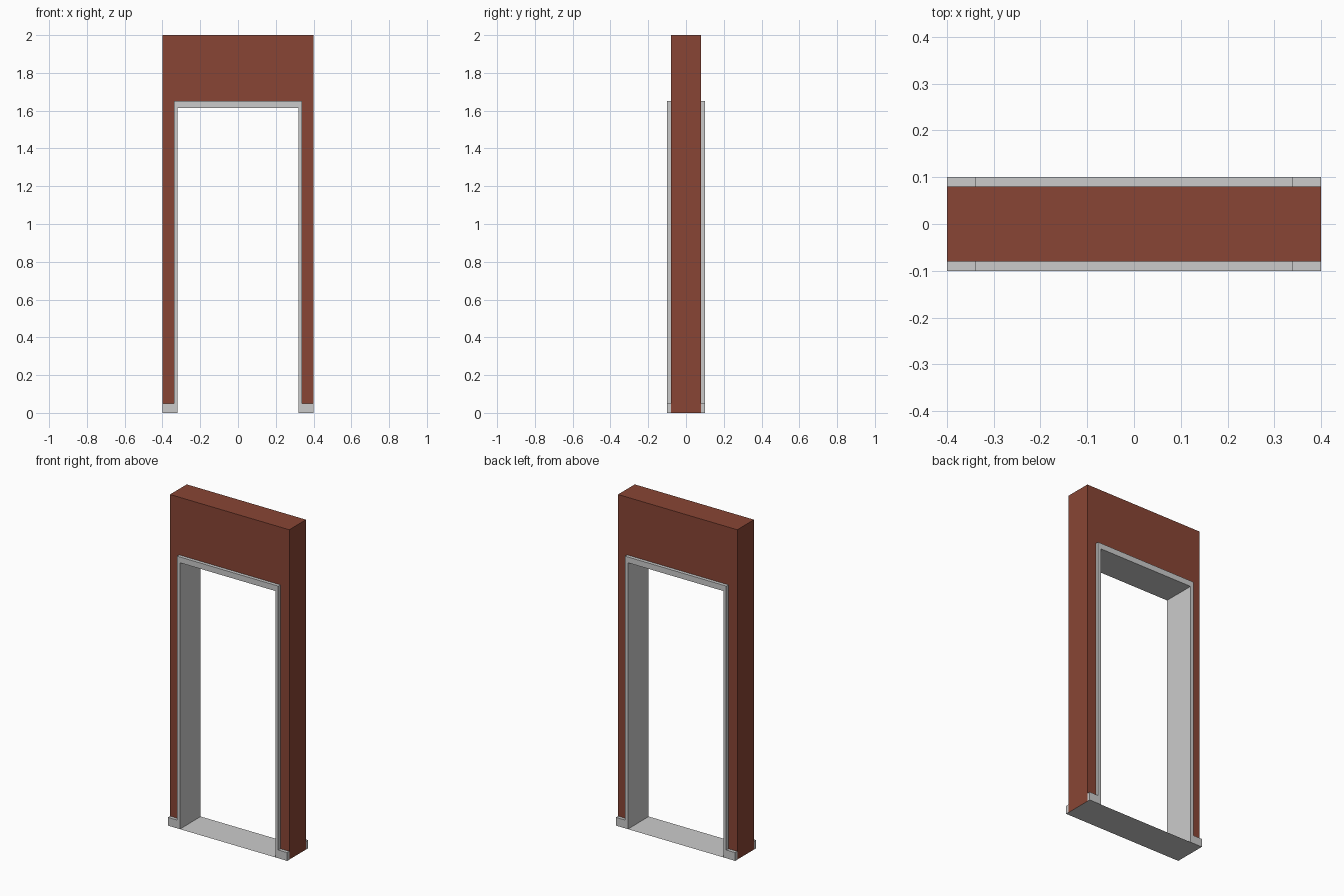
import bpy, bmesh

if "Cube" in bpy.data.objects:
    bpy.data.objects.remove(bpy.data.objects["Cube"])

brick = bpy.data.materials.new("brick_brown")
brick.diffuse_color = (0.25, 0.06, 0.035, 1)
brick.use_nodes = True
brick.node_tree.nodes["Principled BSDF"].inputs["Base Color"].default_value = brick.diffuse_color


def profile_part(name, outline, y0, y1, edges, front=True, back=True, mat=None):
    """Extrude an x-z outline along y, walling only the listed outline edges."""
    bm = bmesh.new()
    f = [bm.verts.new((x, y0, z)) for x, z in outline]
    b = [bm.verts.new((x, y1, z)) for x, z in outline]
    n = len(outline)
    if front:
        bm.faces.new(f)
    if back:
        bm.faces.new(b[::-1])
    for i in edges:
        j = (i + 1) % n
        bm.faces.new((f[j], f[i], b[i], b[j]))
    bmesh.ops.delete(bm, geom=[v for v in bm.verts if not v.link_faces], context='VERTS')
    mesh = bpy.data.meshes.new(name)
    bm.to_mesh(mesh)
    bm.free()
    obj = bpy.data.objects.new(name, mesh)
    bpy.context.collection.objects.link(obj)
    if mat:
        mesh.materials.append(mat)
    return obj


def arch(half):
    """Complete a left-to-right symmetric outline from its left half's points."""
    return half + [(-x, z) for x, z in reversed(half)]


# Wall with doorway, hidden edges behind the frame left open
wall = arch([(-0.4, 0), (-0.34, 0), (-0.34, 1.65)]) + [(0.4, 2), (-0.4, 2)]
profile_part("wall", wall, -0.08, 0.08, (5, 6, 7), mat=brick)

# Door casing with baseboard feet, on the front and the back
trim = arch([(-0.4, 0), (-0.32, 0), (-0.32, 1.615)]) + [
    (0.4, 0.05), (0.34, 0.05), (0.34, 1.65),
    (-0.34, 1.65), (-0.34, 0.05), (-0.4, 0.05)]
profile_part("front_casing", trim, -0.1, -0.08, range(5, 12), back=False)
profile_part("back_casing", trim, 0.08, 0.1, range(5, 12), front=False)

# Jamb lining through the depth of the doorway
profile_part("door_lining", trim, -0.1, 0.1, (1, 2, 3), front=False, back=False)

# Thin floor sheet under everything
bpy.ops.mesh.primitive_plane_add(size=1)
floor = bpy.context.object
floor.name = "floor_sheet"
for v in floor.data.vertices:
    v.co.x *= 0.8
    v.co.y *= 0.2
